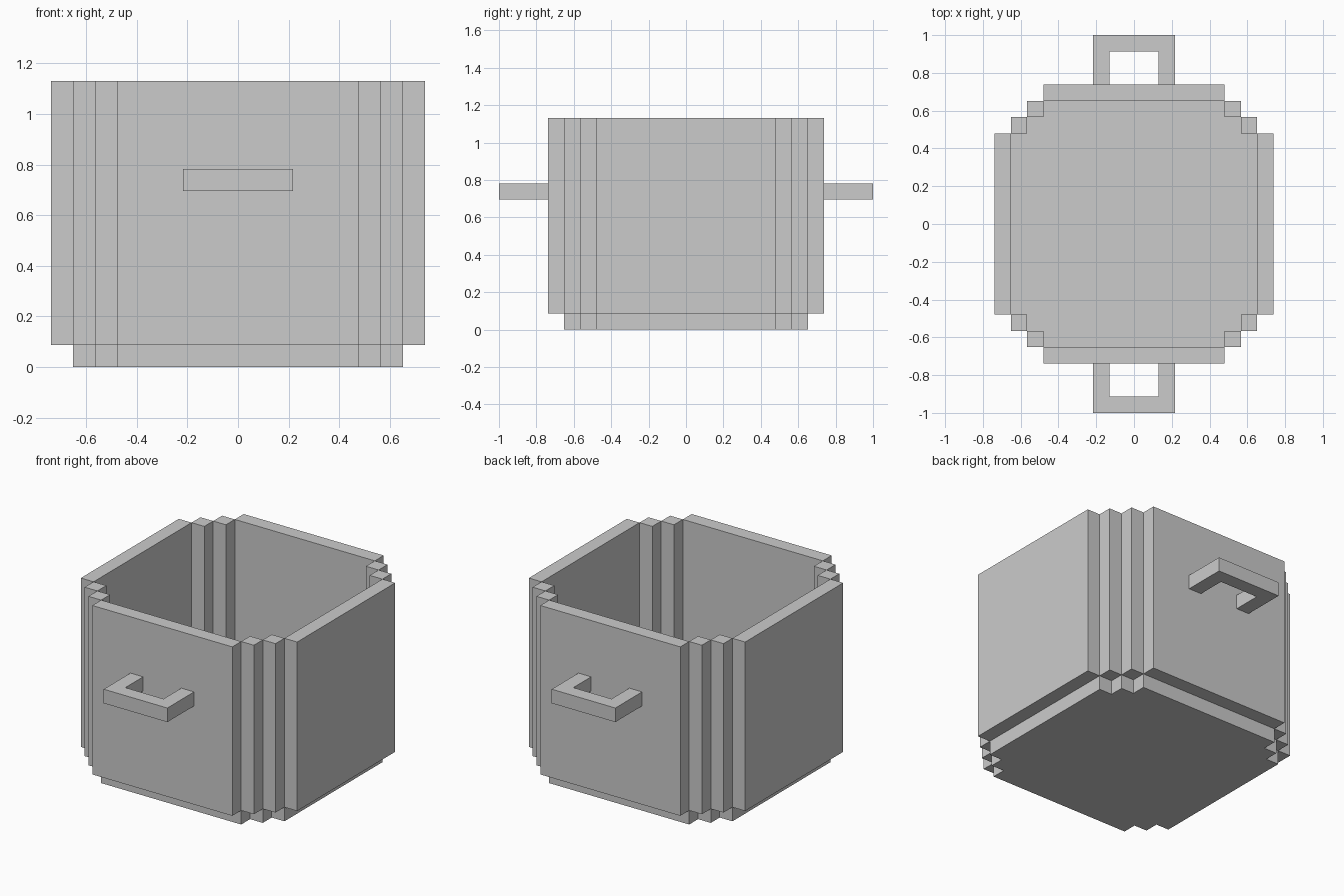
import bpy, bmesh

if "Cube" in bpy.data.objects:
    bpy.data.objects.remove(bpy.data.objects["Cube"])

U = 1 / 11.5  # one grid cell of the blocky design


def prism(name, outline, z0, z1):
    """Extrude a closed plan outline (in cells) from z0 to z1."""
    bm = bmesh.new()
    base = bm.faces.new([bm.verts.new((x * U, y * U, z0 * U)) for x, y in outline])
    top = bmesh.ops.extrude_face_region(bm, geom=[base])["geom"]
    verts = [v for v in top if isinstance(v, bmesh.types.BMVert)]
    bmesh.ops.translate(bm, verts=verts, vec=(0, 0, (z1 - z0) * U))
    bmesh.ops.recalc_face_normals(bm, faces=bm.faces[:])
    me = bpy.data.meshes.new(name)
    bm.to_mesh(me)
    bm.free()
    ob = bpy.data.objects.new(name, me)
    bpy.context.collection.objects.link(ob)
    return ob


def block(name, x0, x1, y0, y1, z0=1, z1=13):
    return prism(name, [(x0, y0), (x1, y0), (x1, y1), (x0, y1)], z0, z1)


# Floor slab: square with two-step corners
quarter = [(7.5, 5.5), (6.5, 5.5), (6.5, 6.5), (5.5, 6.5), (5.5, 7.5)]
outline = []
for sx, sy in ((1, 1), (-1, 1), (-1, -1), (1, -1)):
    pts = [(x * sx, y * sy) for x, y in quarter]
    outline += pts if sx * sy > 0 else pts[::-1]
prism("pot_floor", outline, 0, 1)

# Four flat walls
block("front_wall", -5.5, 5.5, -8.5, -7.5)
block("back_wall", -5.5, 5.5, 7.5, 8.5)
block("left_wall", -8.5, -7.5, -5.5, 5.5)
block("right_wall", 7.5, 8.5, -5.5, 5.5)

# Stepped corner columns
for sx, xn in ((-1, "left"), (1, "right")):
    for sy, yn in ((-1, "front"), (1, "back")):
        for i, (cx, cy) in enumerate(((6, 7), (7, 6))):
            x, y = cx * sx, cy * sy
            block(f"{yn}_{xn}_corner_column_{i + 1}", x - .5, x + .5, y - .5, y + .5)

# U-shaped handles
u_shape = [(-2.5, 8.5), (-1.5, 8.5), (-1.5, 10.5), (1.5, 10.5),
           (1.5, 8.5), (2.5, 8.5), (2.5, 11.5), (-2.5, 11.5)]
for s, n in ((-1, "front"), (1, "back")):
    prism(f"{n}_handle", [(x, y * s) for x, y in u_shape], 8, 9)
